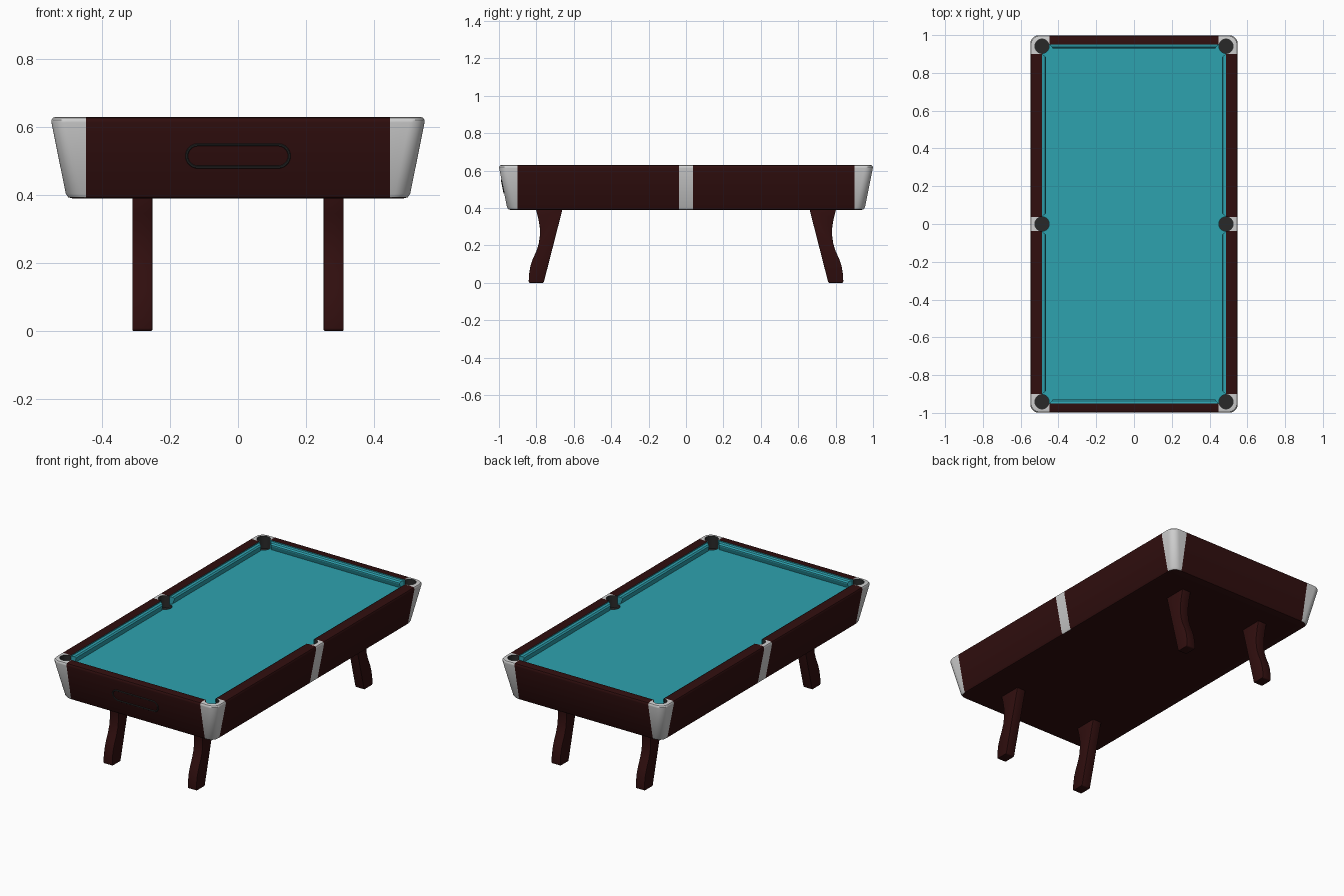
import bpy, bmesh, math
from mathutils import Vector, Matrix

if "Cube" in bpy.data.objects:
    bpy.data.objects.remove(bpy.data.objects["Cube"])


def material(name, rgb):
    m = bpy.data.materials.new(name)
    m.diffuse_color = (*rgb, 1)
    m.use_nodes = True
    m.node_tree.nodes["Principled BSDF"].inputs["Base Color"].default_value = m.diffuse_color
    return m


WOOD = material("dark wood", (0.03, 0.0045, 0.0045))
CLOTH = material("teal cloth", (0.027, 0.36, 0.43))
METAL = material("pale metal", (0.62, 0.62, 0.62))
POCKET = material("pocket black", (0.022, 0.022, 0.022))
ALL = [WOOD, CLOTH, METAL, POCKET]


def finish(bm, name, mats):
    bmesh.ops.recalc_face_normals(bm, faces=bm.faces)
    me = bpy.data.meshes.new(name)
    bm.to_mesh(me)
    bm.free()
    for m in mats:
        me.materials.append(m)
    ob = bpy.data.objects.new(name, me)
    bpy.context.collection.objects.link(ob)
    return ob


def activate(ob):
    bpy.ops.object.select_all(action='DESELECT')
    ob.select_set(True)
    bpy.context.view_layer.objects.active = ob


def loft(bm, rings, cap=True):
    loops = [[bm.verts.new(p) for p in r] for r in rings]
    for a, b in zip(loops, loops[1:]):
        n = len(a)
        for i in range(n):
            bm.faces.new((a[i], a[(i + 1) % n], b[(i + 1) % n], b[i]))
    if cap:
        bm.faces.new(loops[0][::-1])
        bm.faces.new(loops[-1])


def rounded_rect(hx, hy, r, seg=8):
    pts = []
    for k, (sx, sy) in enumerate([(1, 1), (-1, 1), (-1, -1), (1, -1)]):
        for i in range(seg + 1):
            a = math.pi / 2 * (k + i / seg)
            pts.append((sx * (hx - r) + r * math.cos(a), sy * (hy - r) + r * math.sin(a)))
    return pts


# Tapered cabinet with rounded corners
bm = bmesh.new()
profile = [(0.062, 0.39), (0.05, 0.393), (0.043, 0.404), (0.001, 0.613),
           (0.001, 0.62), (0.005, 0.627), (0.013, 0.63)]
loft(bm, [[(x, y, z) for x, y in rounded_rect(0.55 - d, 1 - d, 0.045)] for d, z in profile])

# Split the cabinet along the edges of the metal caps and colour them
for axis, value in [((1, 0, 0), 0.447), ((0, 1, 0), 0.9), ((0, 1, 0), 0.037)]:
    for s in (-1, 1):
        bmesh.ops.bisect_plane(bm, geom=bm.verts[:] + bm.edges[:] + bm.faces[:],
                               plane_co=Vector(axis) * value * s, plane_no=axis)
for f in bm.faces:
    c = f.calc_center_median()
    corner = abs(c.x) > 0.447 and abs(c.y) > 0.9
    middle = abs(c.y) < 0.037 and abs(c.x) > 0.447
    f.material_index = 2 if (corner or middle) and c.z > 0.397 else 0
cabinet = finish(bm, "cabinet", ALL)


def cut(target, bm, index):
    for f in bm.faces:
        f.material_index = index
    cutter = finish(bm, "cutter", ALL)
    cutter.hide_render = True
    activate(target)
    mod = target.modifiers.new("cut", 'BOOLEAN')
    mod.operation, mod.solver, mod.object = 'DIFFERENCE', 'EXACT', cutter
    bpy.ops.object.modifier_apply(modifier=mod.name)
    bpy.data.objects.remove(cutter)


# Sunken cloth bed
BX, BY, BED = 0.486, 0.95, 0.58
bm = bmesh.new()
bmesh.ops.create_cube(bm, size=1, matrix=Matrix.Translation((0, 0, BED + 0.1))
                      @ Matrix.Diagonal((2 * BX, 2 * BY, 0.2, 1)))
cut(cabinet, bm, 1)

# Six pockets
for sx in (-1, 1):
    for y in (-0.941, 0, 0.941):
        bm = bmesh.new()
        bmesh.ops.create_cone(bm, cap_ends=True, segments=32, radius1=0.038, radius2=0.038,
                              depth=0.2, matrix=Matrix.Translation((sx * 0.487, y, 0.655)))
        cut(cabinet, bm, 3)
activate(cabinet)
bpy.ops.object.shade_smooth_by_angle(angle=math.radians(35))


# Cushions: sloped profile (distance from rail, height), ends angled at the pockets
def cushion(name, a, b, inward):
    prof = [(0, 0.623), (0.014, 0.62), (0.021, 0.612), (0.021, 0.605), (0.012, BED - 0.002), (0, BED - 0.002)]
    a, b, inward = Vector(a), Vector(b), Vector(inward)
    along = (b - a).normalized()
    bm = bmesh.new()
    loft(bm, [[p + inward * d + along * s * d * 0.8 + Vector((0, 0, z)) for d, z in prof]
              for p, s in ((a, 1), (b, -1))])
    finish(bm, name, [CLOTH])


for s in (-1, 1):
    cushion("end_cushion", (-0.446, s * BY, 0), (0.446, s * BY, 0), (0, -s, 0))
    for t in (-1, 1):
        cushion("side_cushion", (s * BX, t * 0.04, 0), (s * BX, t * 0.9, 0), (-s, 0, 0))

# Curved legs: side profile (y, z) extruded in x, mirrored to four corners
leg = [(0.66, 0.395), (0.76, 0.004), (0.764, 0), (0.836, 0), (0.841, 0.005), (0.84, 0.04),
       (0.833, 0.085), (0.82, 0.125), (0.80, 0.17), (0.787, 0.21), (0.781, 0.255),
       (0.782, 0.30), (0.79, 0.345), (0.803, 0.395)]
for sx in (-1, 1):
    for sy in (-1, 1):
        bm = bmesh.new()
        loft(bm, [[(sx * x, sy * y, z) for y, z in leg] for x in (0.252, 0.311)])
        ob = finish(bm, "leg", [WOOD])
        activate(ob)
        mod = ob.modifiers.new("soft", 'BEVEL')
        mod.width, mod.segments, mod.limit_method = 0.003, 2, 'ANGLE'
        bpy.ops.object.modifier_apply(modifier=mod.name)
        bpy.ops.object.shade_smooth_by_angle(angle=math.radians(35))

# Stadium-shaped trim ring on the sloping front
bm = bmesh.new()
shape = lambda d, h: [(x, h, z) for x, z in rounded_rect(0.155 - d, 0.0375 - d, 0.0374 - d, 10)]
loft(bm, [shape(0, 0.004), shape(0, -0.002), shape(0.002, -0.004), shape(0.006, -0.004),
          shape(0.008, -0.002), shape(0.008, 0.004)], cap=False)
ring = finish(bm, "front_trim_ring", [POCKET])
ring.location = (0, -0.979, 0.515)
ring.rotation_euler = (math.atan2(0.042, 0.209), 0, 0)
activate(ring)
bpy.ops.object.shade_smooth_by_angle(angle=math.radians(35))
